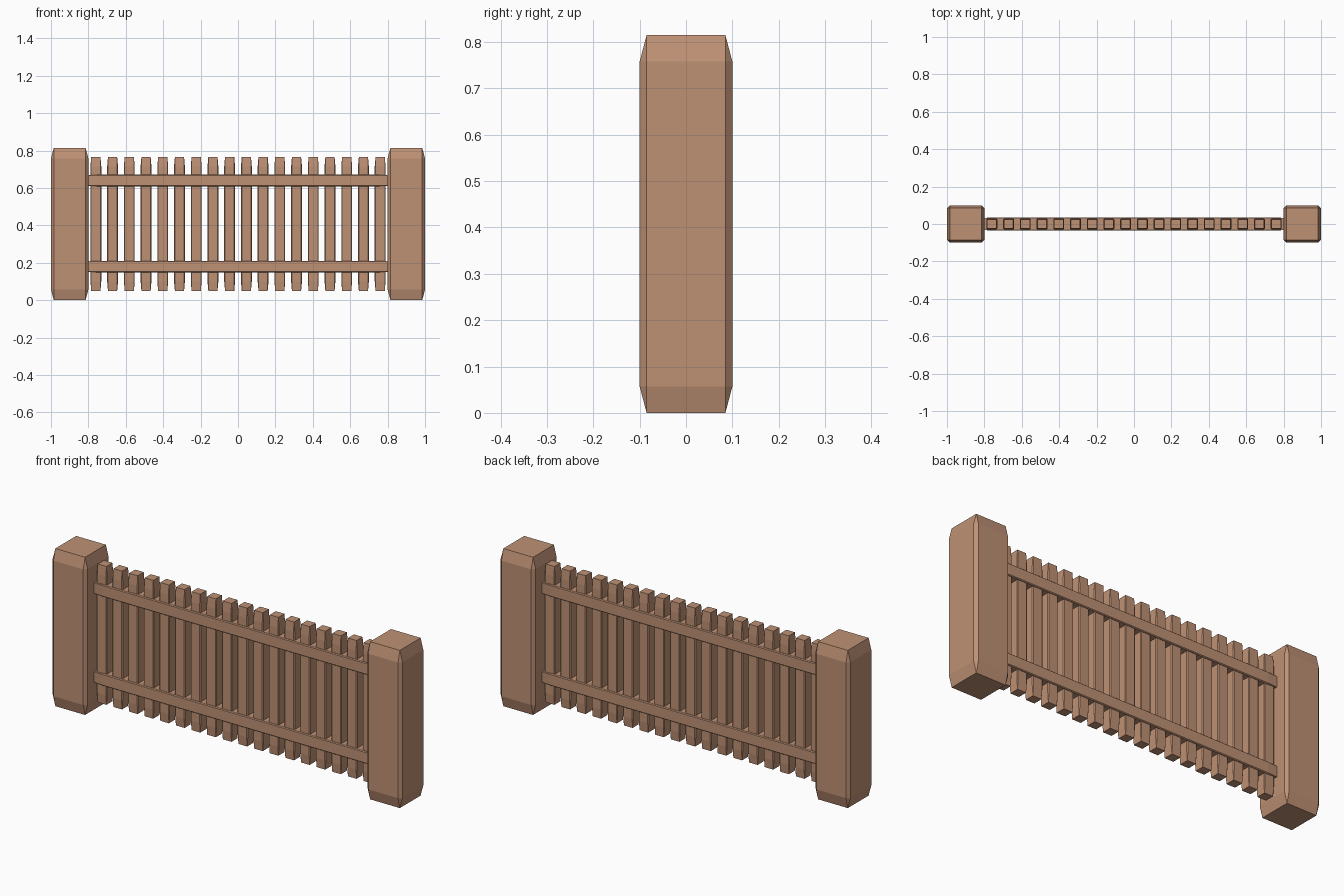
import bpy
import bmesh
from mathutils import Vector, Matrix
from math import pi

cube = bpy.data.objects.get("Cube")
if cube:
    bpy.data.objects.remove(cube, do_unlink=True)

wood = bpy.data.materials.new("warm brown wood")
wood.use_nodes = True
COLOR = (0.52, 0.285, 0.178, 1)
wood.diffuse_color = COLOR
wood.node_tree.nodes["Principled BSDF"].inputs["Base Color"].default_value = COLOR


def timber(name, center, half, length, taper, inset=0.85, along_x=False):
    """Beam with chamfered long edges that run to points at its tapered ends."""
    hx, hy = half
    bm = bmesh.new()
    end, shoulder = length / 2, length / 2 - taper
    for sx in (-1, 1):
        for sy in (-1, 1):
            for s in (-1, 1):
                bm.verts.new((sx * hx * inset, sy * hy * inset, s * end))
                bm.verts.new((sx * hx, sy * hy * inset, s * shoulder))
                bm.verts.new((sx * hx * inset, sy * hy, s * shoulder))
    bmesh.ops.convex_hull(bm, input=bm.verts[:])
    # merge the hull triangles into clean flat panels
    bmesh.ops.dissolve_limit(bm, angle_limit=0.01, verts=bm.verts[:], edges=bm.edges[:])
    if along_x:
        bm.transform(Matrix.Rotation(pi / 2, 4, 'Y'))
    bm.transform(Matrix.Translation(Vector(center)))
    bmesh.ops.recalc_face_normals(bm, faces=bm.faces[:])
    mesh = bpy.data.meshes.new(name)
    bm.to_mesh(mesh)
    bm.free()
    mesh.materials.append(wood)
    obj = bpy.data.objects.new(name, mesh)
    bpy.context.collection.objects.link(obj)
    return obj


# End posts
for side, x in (("right", -0.9), ("left", 0.9)):
    timber(side + "_post", (x, 0, 0.4075), (0.1, 0.1), 0.815, 0.057)

# Horizontal rails
for level, z in (("lower", 0.18), ("upper", 0.64)):
    timber(level + "_rail", (0, 0, z), (0.031, 0.036), 1.62, 0.06, 0.88, along_x=True)

# Pickets
COUNT = 18
for i in range(COUNT):
    x = -0.76 + 1.52 * i / (COUNT - 1)
    timber(f"picket_{i + 1}", (x, 0, 0.408), (0.029, 0.029), 0.715, 0.05)
